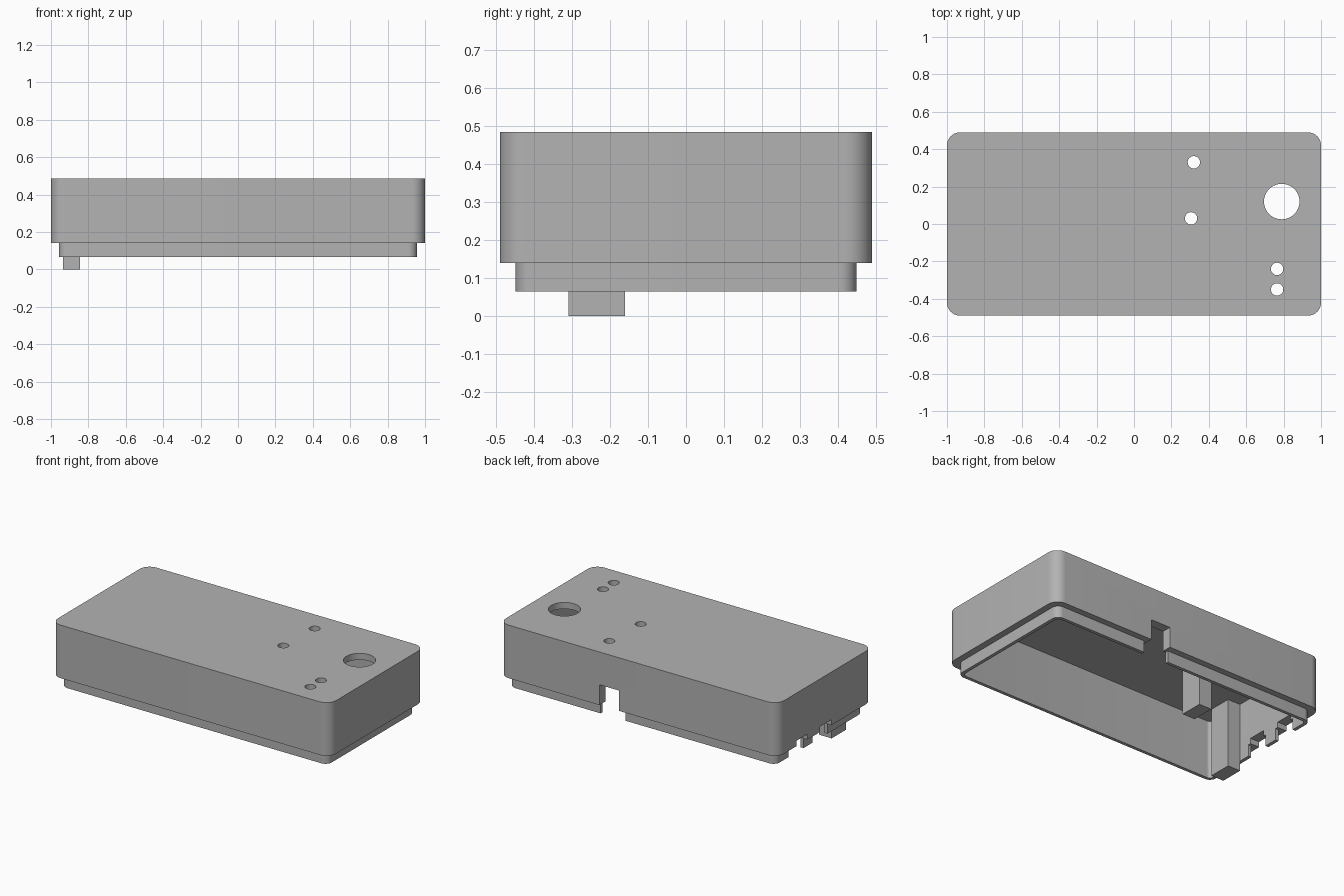
import bpy, bmesh
from math import sin, cos, pi, radians

if "Cube" in bpy.data.objects:
    bpy.data.objects.remove(bpy.data.objects["Cube"], do_unlink=True)

grey = bpy.data.materials.new("plain grey")
grey.use_nodes = True
grey.diffuse_color = (0.45, 0.45, 0.45, 1)
grey.node_tree.nodes["Principled BSDF"].inputs["Base Color"].default_value = grey.diffuse_color


def prism(name, outline, z0, z1):
    """Extrude a flat outline from z0 to z1."""
    bm = bmesh.new()
    base = bm.faces.new([bm.verts.new((x, y, z0)) for x, y in outline])
    top = bmesh.ops.extrude_face_region(bm, geom=[base])["geom"]
    verts = [g for g in top if isinstance(g, bmesh.types.BMVert)]
    bmesh.ops.translate(bm, verts=verts, vec=(0, 0, z1 - z0))
    bmesh.ops.recalc_face_normals(bm, faces=bm.faces)
    mesh = bpy.data.meshes.new(name)
    bm.to_mesh(mesh)
    bm.free()
    mesh.materials.append(grey)
    obj = bpy.data.objects.new(name, mesh)
    bpy.context.collection.objects.link(obj)
    return obj


def rounded(hx, hy, r, steps=10):
    """Rounded rectangle outline centred on the origin."""
    points = []
    for k, (sx, sy) in enumerate([(1, 1), (-1, 1), (-1, -1), (1, -1)]):
        for i in range(steps + 1):
            a = (k + i / steps) * pi / 2
            points.append((sx * (hx - r) + r * cos(a), sy * (hy - r) + r * sin(a)))
    return points


def circle(cx, cy, r, n=40):
    return [(cx + r * cos(2 * pi * i / n), cy + r * sin(2 * pi * i / n)) for i in range(n)]


def box(name, x0, x1, y0, y1, z0, z1):
    return prism(name, [(x0, y0), (x1, y0), (x1, y1), (x0, y1)], z0, z1)


def cut(obj, cutter):
    """Subtract a cutter, then throw it away."""
    cutter.hide_render = True
    mod = obj.modifiers.new("cut", "BOOLEAN")
    mod.operation, mod.solver, mod.object = "DIFFERENCE", "EXACT", cutter
    bpy.context.view_layer.objects.active = obj
    bpy.ops.object.modifier_apply(modifier=mod.name)
    bpy.data.objects.remove(cutter, do_unlink=True)


BOTTOM, RIM, CEILING, TOP = 0.065, 0.14, 0.443, 0.485

# Case shell and the thin lip below it
case = prism("case_shell", rounded(1, 0.49, 0.07), RIM, TOP)
lip = prism("lower_lip", rounded(0.957, 0.449, 0.045), BOTTOM, RIM)
for part in (case, lip):
    cut(part, prism("cavity", rounded(0.935, 0.428, 0.025), -0.1, CEILING))

# Round openings in the top
for x, y, r in [(0.79, 0.12, 0.095), (0.32, 0.33, 0.033), (0.305, 0.03, 0.033),
                (0.765, -0.24, 0.033), (0.765, -0.35, 0.033)]:
    cut(case, prism("hole", circle(x, y, r), 0.4, 0.6))

# Slot in the back wall, wider through the lip
cut(case, box("slot", 0.14, 0.28, 0.4, 0.6, 0, 0.272))
cut(lip, box("slot", 0.12, 0.30, 0.4, 0.6, 0, 0.3))

# Two notches in the -x end, leaving a small tooth of lip between them
for y0, y1 in [(-0.085, 0.07), (0.16, 0.315)]:
    cut(case, box("notch", -1.1, -0.9, y0 + 0.02, y1 - 0.02, 0, 0.175))
    cut(lip, box("notch", -1.1, -0.9, y0, y1, 0, 0.3))

# Inner posts hanging from the ceiling
box("long_post", -0.935, -0.845, -0.31, -0.16, 0, CEILING)
box("short_post", -0.5, -0.41, -0.05, 0.1, 0.135, CEILING)

# Smooth corners with sharp edges kept
for part in (case, lip):
    bpy.ops.object.select_all(action="DESELECT")
    part.select_set(True)
    bpy.context.view_layer.objects.active = part
    bpy.ops.object.shade_smooth_by_angle(angle=radians(30))
